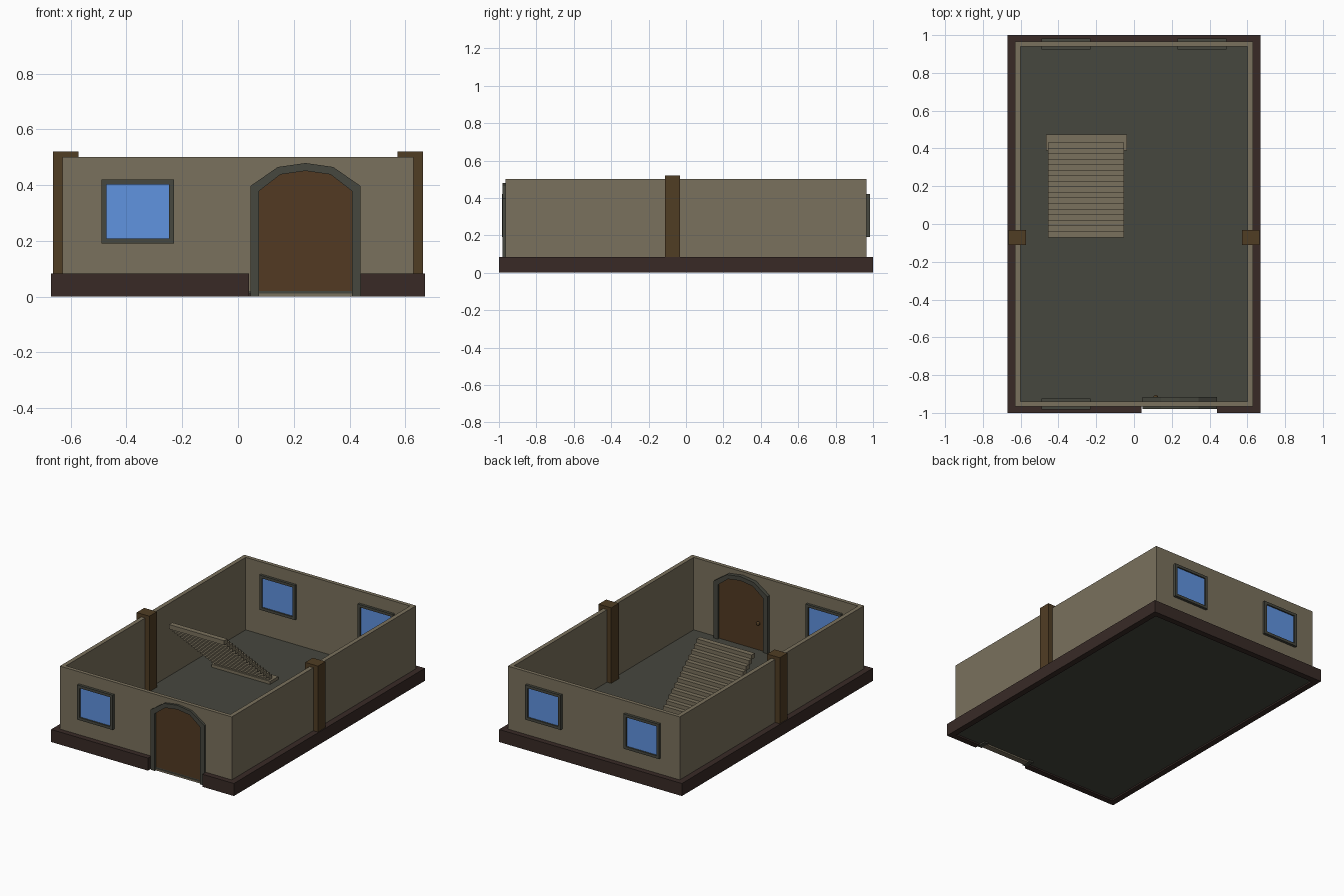
import bpy, bmesh
from mathutils import Vector

if "Cube" in bpy.data.objects:
    bpy.data.objects.remove(bpy.data.objects["Cube"])


def material(name, r, g, b):
    # Display colour (0-255) to linear diffuse colour
    m = bpy.data.materials.new(name)
    m.diffuse_color = [((c / 255 + 0.055) / 1.055) ** 2.4 for c in (r, g, b)] + [1]
    m.use_nodes = True
    m.node_tree.nodes["Principled BSDF"].inputs["Base Color"].default_value = m.diffuse_color
    return m


PLASTER = material("plaster", 122, 113, 93)
BASE = material("dark_base", 56, 42, 38)
STONE = material("grey_stone", 70, 71, 62)
TIMBER = material("timber", 80, 61, 36)
DOOR = material("door_wood", 82, 58, 34)
GLASS = material("blue_glass", 96, 147, 224)


def prism(name, profile, axis, a, b, mat=None):
    """Extrude a 2D profile: along y (x, z points) or along z (x, y points)."""
    def place(p, d):
        return (p[0], d, p[1]) if axis == "y" else (p[0], p[1], d)
    bm = bmesh.new()
    face = bm.faces.new([bm.verts.new(place(p, a)) for p in profile])
    new = bmesh.ops.extrude_face_region(bm, geom=[face])["geom"]
    shift = Vector(place((0, 0), b - a))
    bmesh.ops.translate(bm, vec=shift, verts=[v for v in new if isinstance(v, bmesh.types.BMVert)])
    bmesh.ops.recalc_face_normals(bm, faces=bm.faces[:])
    me = bpy.data.meshes.new(name)
    bm.to_mesh(me)
    bm.free()
    ob = bpy.data.objects.new(name, me)
    bpy.context.collection.objects.link(ob)
    if mat:
        me.materials.append(mat)
    return ob


def box(name, x0, x1, y0, y1, z0, z1, mat=None):
    return prism(name, [(x0, y0), (x1, y0), (x1, y1), (x0, y1)], "z", z0, z1, mat)


def cut(ob, cutter):
    mod = ob.modifiers.new("cut", "BOOLEAN")
    mod.operation = "DIFFERENCE"
    mod.solver = "EXACT"
    mod.object = cutter
    bpy.context.view_layer.objects.active = ob
    bpy.ops.object.modifier_apply(modifier=mod.name)
    bpy.data.objects.remove(cutter)


# Floor and the base skirting, open at the door
box("floor", -0.63, 0.63, -0.965, 0.965, 0.01, 0.02, STONE)
prism("base_skirting", [(0.04, -1), (-0.67, -1), (-0.67, 1), (0.67, 1), (0.67, -1), (0.44, -1),
                        (0.44, -0.96), (0.63, -0.96), (0.63, 0.96), (-0.63, 0.96),
                        (-0.63, -0.96), (0.04, -0.96)], "z", 0, 0.083, BASE)

# Walls, hollowed out
walls = box("walls", -0.63, 0.63, -0.965, 0.965, 0.015, 0.5, PLASTER)
cut(walls, box("room_cutter", -0.602, 0.602, -0.94, 0.94, -0.1, 0.6))

# Windows: one in front, two at the back
for name, cx, side in (("front", -0.36, -1), ("back_left", -0.36, 1), ("back_right", 0.36, 1)):
    y0, y1 = sorted((side * 0.923, side * 0.983))
    g0, g1 = sorted((side * 0.932, side * 0.974))
    cut(walls, box("window_cutter", cx - 0.12, cx + 0.12, y0, y1, 0.2, 0.41))
    frame = box(name + "_window_frame", cx - 0.13, cx + 0.13, y0, y1, 0.19, 0.42, STONE)
    cut(frame, box("pane_cutter", cx - 0.112, cx + 0.112, y0 - 0.1, y1 + 0.1, 0.208, 0.402))
    box(name + "_window_glass", cx - 0.112, cx + 0.112, g0, g1, 0.208, 0.402, GLASS)

# Arched door and its frame, mirrored about the door centre
CX = 0.242


def arch(half, bottom):
    left = [(CX - dx, z) for dx, z in half]
    right = [(CX + dx, z) for dx, z in half[-2::-1]]
    return [(left[0][0], bottom)] + left + right + [(right[-1][0], bottom)]


outer = [(0.197, 0.397), (0.099, 0.465), (0, 0.479)]
middle = [(0.18, 0.388), (0.094, 0.451), (0, 0.465)]
inner = [(0.166, 0.379), (0.09, 0.438), (0, 0.451)]
cut(walls, prism("door_cutter", arch(middle, -0.1), "y", -1.1, -0.9))
prism("door_frame", arch(outer, 0) + arch(inner, 0)[::-1], "y", -0.98, -0.915, STONE)
prism("door", arch(inner, 0.012), "y", -0.965, -0.93, DOOR)
box("threshold", CX - 0.166, CX + 0.166, -0.97, -0.93, 0, 0.012, PLASTER)

# Door knob on the inside
bpy.ops.mesh.primitive_uv_sphere_add(segments=10, ring_count=6, radius=0.013, location=(0.115, -0.918, 0.2))
knob = bpy.context.object
knob.name = "door_knob"
knob.data.materials.append(TIMBER)

# Timber posts straddling the side walls
for name, s in (("left_post", -1), ("right_post", 1)):
    x0, x1 = sorted((s * 0.571, s * 0.664))
    box(name, x0, x1, -0.112, -0.033, 0.015, 0.52, TIMBER)

# Staircase climbing towards the front, with a wider bottom step
box("bottom_step", -0.467, -0.037, 0.388, 0.475, 0.015, 0.04, PLASTER)
steps = box("stair_steps", -0.455, -0.052, 0.398, 0.432, 0.036, 0.066, PLASTER)
arr = steps.modifiers.new("repeat", "ARRAY")
arr.count = 17
arr.use_relative_offset = False
arr.use_constant_offset = True
arr.constant_offset_displace = (0, -0.0293, 0.0259)
